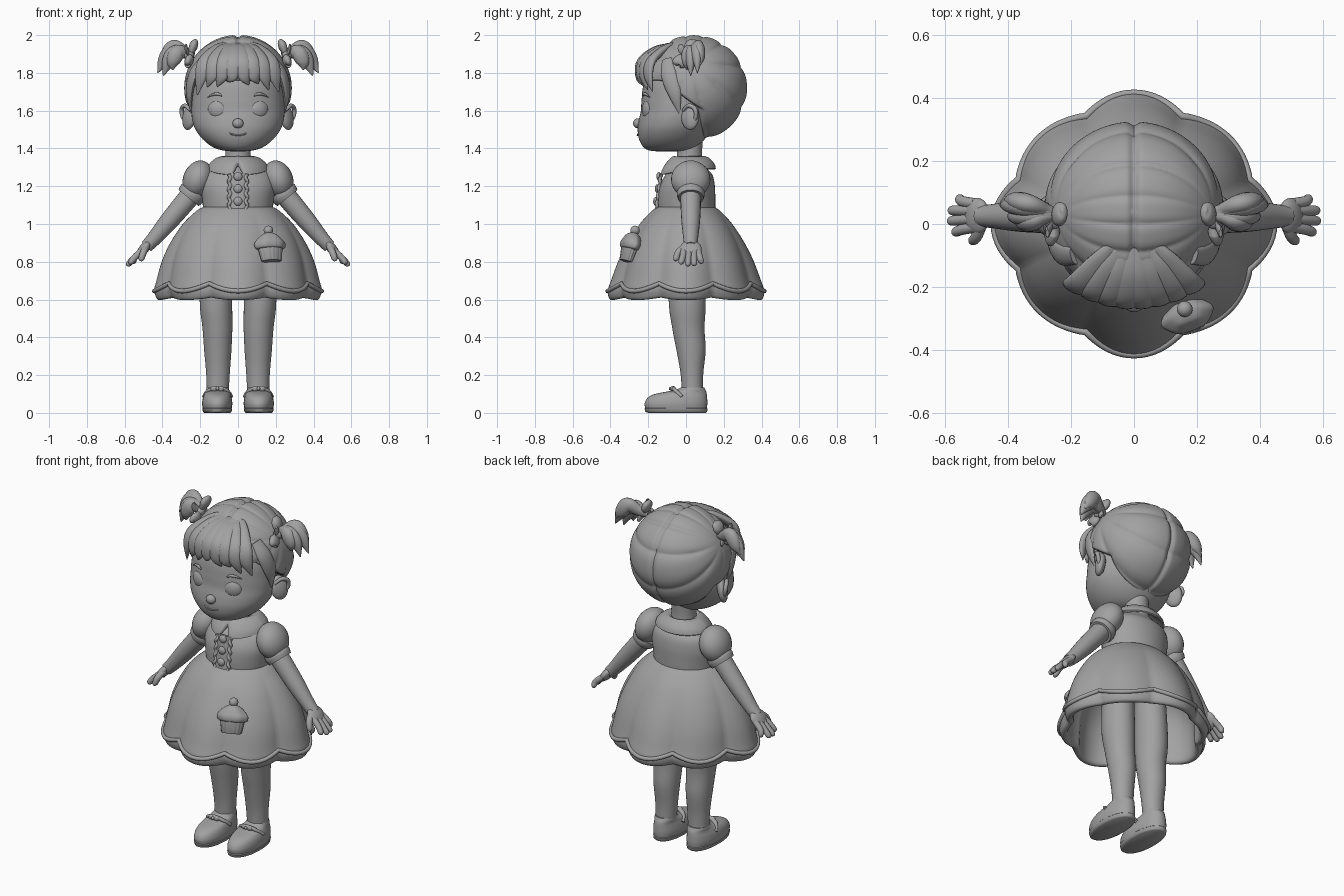
import bpy, bmesh
from math import sin, cos, pi, tau, sqrt, atan2, exp, radians
from mathutils import Vector, Matrix, Euler

cube = bpy.data.objects.get("Cube")
if cube:
    bpy.data.objects.remove(cube)

clay = bpy.data.materials.new("grey clay")
clay.use_nodes = True
GREY = (0.36, 0.36, 0.36, 1)
clay.diffuse_color = GREY
clay.node_tree.nodes["Principled BSDF"].inputs["Base Color"].default_value = GREY
parts = []


def finish(name, bm, mirror=False):
    bmesh.ops.recalc_face_normals(bm, faces=bm.faces)
    mesh = bpy.data.meshes.new(name)
    bm.to_mesh(mesh)
    bm.free()
    mesh.materials.append(clay)
    ob = bpy.data.objects.new(name, mesh)
    bpy.context.collection.objects.link(ob)
    if mirror:
        ob.modifiers.new("Mirror", "MIRROR").use_mirror_merge = False
    parts.append(ob)


def loft(name, rings, mirror=False, closed=False, matrix=Matrix()):
    """Skin a list of closed rings."""
    bm = bmesh.new()
    rows = [[bm.verts.new(matrix @ Vector(p)) for p in r] for r in rings]
    n = len(rows[0])
    for a, b in zip(rows, rows[1:] + (rows[:1] if closed else [])):
        for i in range(n):
            j = (i + 1) % n
            bm.faces.new((a[i], a[j], b[j], b[i]))
    if not closed:
        bm.faces.new(rows[0])
        bm.faces.new(rows[-1])
    finish(name, bm, mirror)


def spline(pts, k=5):
    """Catmull-Rom interpolation of tuples of any length."""
    out = []
    for i in range(len(pts) - 1):
        p = [pts[max(0, min(len(pts) - 1, i + d))] for d in (-1, 0, 1, 2)]
        for s in range(k):
            t = s / k
            out.append(tuple(b + t / 2 * (c - a + t * (2 * a - 5 * b + 4 * c - d + t * (3 * (b - c) + d - a)))
                             for a, b, c, d in zip(*p)))
    return out + [tuple(pts[-1])]


def oval(z, rx, front, back, cx=0, n=40, power=1.0):
    mid, ry = (front + back) / 2, (back - front) / 2
    ring = []
    for i in range(n):
        c, s = cos(tau * i / n), sin(tau * i / n)
        ring.append((cx + rx * abs(c) ** power * (1 if c > 0 else -1),
                     mid + ry * abs(s) ** power * (1 if s > 0 else -1), z))
    return ring


def stack(name, profile, mirror=False, k=5, **kw):
    """Horizontal ovals: (z, half width, front y, back y[, centre x])."""
    loft(name, [oval(*p, **kw) for p in spline(profile, k)], mirror)


def tube(name, pts, mirror=False, up=(0, 1, 0), flat=1.0, k=6, closed=False, n=14):
    """Round or flattened tube through (x, y, z, radius); flat squashes it along up."""
    path = spline(pts, k) if k > 1 else pts
    rings, m = [], len(path)
    for i, p in enumerate(path):
        a, b = (path[i - 1], path[(i + 1) % m]) if closed else (path[max(i - 1, 0)], path[min(i + 1, m - 1)])
        along = (Vector(b[:3]) - Vector(a[:3])).normalized()
        side = along.cross(Vector(up)).normalized()
        top = side.cross(along)
        rings.append([Vector(p[:3]) + p[3] * (side * cos(tau * j / n) + top * sin(tau * j / n) * flat)
                      for j in range(n)])
    loft(name, rings, mirror, closed)


def ball(name, loc, scale, rot=(0, 0, 0), mirror=False, parent=Matrix()):
    bm = bmesh.new()
    m = parent @ Matrix.LocRotScale(Vector(loc), Euler(rot), Vector(scale))
    bmesh.ops.create_uvsphere(bm, u_segments=28, v_segments=18, radius=1, matrix=m)
    finish(name, bm, mirror)


# Legs and shoes
stack("legs", [(.06, .056, -.02, .09, .108), (.2, .062, -.028, .091, .106), (.33, .072, -.05, .104, .107),
               (.45, .079, -.073, .098, .109), (.6, .086, -.092, .104, .117), (.9, .08, -.09, .09, .112)], True)
stack("shoe_soles", [(0, .068, -.2, .104, .11), (.006, .076, -.215, .112, .11),
                     (.022, .079, -.22, .114, .11), (.026, .075, -.214, .11, .11)], True, k=1, power=.92)
stack("shoe_uppers", [(.02, .076, -.214, .11, .11), (.05, .08, -.219, .113, .11), (.08, .076, -.203, .112, .11),
                      (.1, .069, -.165, .11, .109), (.113, .063, -.1, .107, .108), (.123, .06, -.05, .102, .108),
                      (.135, .057, -.027, .096, .108)], True, power=.94)
tube("shoe_straps", [(.038, -.02, .085, .013), (.06, -.055, .117, .013), (.108, -.068, .132, .013),
                     (.156, -.055, .117, .013), (.178, -.02, .085, .013)], True, up=(0, .4, 1), flat=.8)
for x in (.092, .126):
    ball("shoe_bow_loops", (x, -.072, .128), (.019, .012, .015), mirror=True)
ball("shoe_bow_knots", (.109, -.082, .128), (.009, .009, .009), mirror=True)


# Scalloped bell skirt, hollow below
def skirt_point(angle, radius, z):
    lobe = abs(cos(4 * angle))
    low = max(0, min(1, (1.08 - z) / .46))
    r = radius * (1 - .082 * low ** .6 * (1 - lobe) - .06 * low * sin(2 * angle) ** 2)
    hem = .014 * (1 - lobe) * max(0, 1 - abs(z - .6) / .15)
    return r * cos(angle) * (1.22 - .16 * low), r * sin(angle), z + hem


SIDES = 128
skirt = spline([(.15, 1.09), (.18, 1.07), (.245, 1.0), (.31, .9), (.36, .8), (.397, .7), (.413, .655), (.412, .62),
                (.397, .598), (.372, .608), (.36, .68), (.335, .8), (.285, .9), (.2, .99)], 4)
loft("skirt", [[skirt_point(tau * i / SIDES, r, z) for i in range(SIDES)] for r, z in skirt])
piping = []
for i in range(SIDES):
    a = tau * i / SIDES
    x, y, z = skirt_point(a, .415, .645)
    piping.append((x, y, z + .03 * (1 - abs(cos(4 * a))), .012))
tube("hem_piping", piping, up=(0, 0, 1), k=1, closed=True, n=8)

# Bodice, neck and collar
stack("bodice", [(1.06, .182, -.15, .155), (1.13, .19, -.152, .155), (1.2, .197, -.142, .153),
                 (1.26, .182, -.108, .14), (1.3, .135, -.068, .105), (1.335, .065, -.04, .08)])
stack("neck", [(1.3, .075, -.055, .092), (1.37, .067, -.047, .085), (1.46, .068, -.05, .09)])
collar = []
for i in range(128):
    a = tau * i / 128
    gap = (a - 1.5 * pi) / .13
    width = 1 - .45 * exp(-gap * gap)
    front = max(0, -sin(a))
    section = []
    for t, lift in ((0, 0), (.2, .014), (.5, .02), (.8, .018), (.95, .012), (1, 0), (.92, -.012), (.5, -.015)):
        w = t * width
        section.append(((.068 + .094 * w) * cos(a), .02 + (.068 + (.07 + .022 * front) * w) * sin(a),
                        1.35 - (.055 + .035 * front) * w ** 1.5 + lift))
    collar.append(section)
loft("collar", collar, closed=True)


# Button placket with ruffled edges
def chest_y(z):
    return -.156 + .13 * (z - 1.08)


tube("placket", [(0, chest_y(z), z, .04) for z in (1.075, 1.14, 1.21, 1.27)], up=(0, 1, 0), flat=.2)
ruffle = [1.075 + .005 * i for i in range(39)]
tube("placket_ruffles", [(.045 + .005 * sin(z * 150), chest_y(z) - .001 + .003 * cos(z * 150), z, .009)
                         for z in ruffle], True, k=2, n=8)
for z in (1.12, 1.187, 1.252):
    ball("button", (0, chest_y(z) - .01, z), (.023, .013, .023))

# Puffed sleeves, arms and hands
ball("puff_sleeves", (.213, .025, 1.236), (.078, .104, .103), (0, -.35, 0), True)
tube("sleeve_cuffs", [(.231, .025, 1.178, .07), (.246, .025, 1.158, .074), (.262, .025, 1.138, .068)], True, n=28)
tube("arms", [(.22, .025, 1.19, .055), (.29, .025, 1.105, .054), (.37, .025, 1.01, .049),
              (.445, .025, .922, .039), (.485, .025, .88, .034)], True, n=20)
ball("palms", (.498, .025, .868), (.026, .058, .055), (0, 2.47, 0), True)
for y, tip_y, x, z in ((-.01, -.025, .575, .788), (.016, .01, .588, .778),
                       (.042, .043, .586, .78), (.064, .08, .562, .792)):
    tube("fingers", [(.505, y, .86, .018), (.545, (y + tip_y) / 2, .825, .017),
                     (x - .008, tip_y, z + .01, .015), (x, tip_y, z, .005)], True)
tube("thumbs", [(.485, -.005, .88, .018), (.5, -.04, .85, .018), (.512, -.053, .815, .015),
                (.515, -.054, .803, .005)], True)

# Head and face
stack("head", [(1.385, .04, -.16, -.04), (1.391, .088, -.2, .02), (1.41, .138, -.228, .06), (1.45, .188, -.249, .1),
               (1.5, .225, -.256, .13), (1.55, .242, -.25, .15), (1.6, .246, -.239, .16), (1.66, .244, -.235, .17),
               (1.75, .235, -.222, .18), (1.85, .19, -.17, .16), (1.92, .1, -.1, .1)], n=64, power=.97)
ball("eyes", (.107, -.194, 1.605), (.055, .037, .055), (0, 0, .35), True)
tube("eyebrows", [(x, -.038 - .203 * sqrt(1 - (x / .246) ** 2), z, r) for x, z, r in
                  ((.085, 1.678, .003), (.105, 1.688, .008), (.13, 1.686, .007), (.16, 1.672, .002))], True, n=8)
ball("nose", (0, -.256, 1.533), (.029, .024, .026))
tube("mouth", [(x, -.077 - .18 * sqrt(1 - (x / .21) ** 2), 1.47 + 5 * x * x, .004)
               for x in (-.045, -.023, 0, .023, .045)], n=8)
ball("ears", (.257, .022, 1.567), (.028, .052, .07), (.15, -.15, -.55), True)
tube("ear_rims", [(.252, -.015, 1.6, .008), (.278, .012, 1.626, .011), (.296, .045, 1.612, .012),
                  (.294, .052, 1.57, .011), (.264, .025, 1.515, .009)], True, up=(1, -.5, 0))

# Hair cap: grooved bands that gather at the two pigtails
centre, size = Vector((0, .04, 1.72)), Vector((.285, .285, .281))
hair = []
for i in range(1, 120):
    lat, ring = -pi / 2 + pi * i / 120, []
    for j in range(180):
        a = tau * j / 180
        d = Vector((cos(lat) * cos(a), cos(lat) * sin(a), sin(lat)))
        p = centre + d * size
        edge = .05 - .28 * max(0, (p.z - 1.6) / .2) - max(0, min(1, (p.z - 1.76) / .03))
        t = max(0, min(1, (p.y - edge) / .05))
        dy, dz = p.y - .03, p.z - 1.86
        band = (1 - abs(sin(5 * atan2(dz, dy) + .5))) ** 2 * min(1, (dy * dy + dz * dz) / .03)
        parting = exp(-(p.x / .014) ** 2)
        shrink = 1 - .04 * band - .045 * parting - .2 * (1 - t * t * (3 - 2 * t))
        ring.append(centre + d * size * shrink)
    hair.append(ring)
loft("hair_cap", hair)

# Fringe and side locks, swept out from the parting
for i in range(8):
    x = (i - 3.5) * .053
    y = -.25 + 1.5 * x * x
    z = 1.738 + .016 * (i % 2) - 1.6 * x * x
    sway = -.03 if x < 0 else .03
    tube("fringe_lock", [(.25 * x, -.06, 1.945, .03), (.55 * x, -.16 + 1.2 * x * x, 1.922, .042),
                         (.9 * x, y + .012, 1.86, .047), (x + sway * .3, y, 1.785, .037),
                         (x + sway, y + .012 + 2 * x * sway, z, .003)], up=(x * 2.4, -1, .3), flat=.5)
tube("side_locks", [(.19, -.1, 1.87, .03), (.238, -.09, 1.79, .044), (.257, -.06, 1.69, .036),
                    (.247, -.035, 1.585, .003)], True, up=(1, -.3, 0), flat=.45)

# Pigtails and bows
for y, mx, mz, x, z in ((.06, .39, 1.9, .425, 1.8), (.025, .37, 1.885, .395, 1.785),
                        (.075, .38, 1.915, .41, 1.84), (.005, .345, 1.885, .345, 1.815)):
    tube("pigtail_locks", [(.235, .028, 1.89, .018), (.285, .022 + y * .3, 1.908, .032),
                           ((.34 + mx) / 2 - .02, y * .8 + .005, mz + .018, .042), (mx, y, mz - .03, .034),
                           (x, y, z, .003)], True, up=(0, 1, 0), flat=.75)
ball("bow_knots", (.258, .01, 1.89), (.026, .028, .026), mirror=True)
for y, z, x in ((.045, 1.978, .228), (-.052, 1.84, .266)):
    tube("bow_loops", [(.254, .012, 1.89, .012), ((.25 + x) / 2, (y + .012) / 2, (z + 1.89) / 2, .038),
                       (x, y * .9, z - .014 if y > 0 else z + .014, .03), (x, y, z, .006)],
         True, up=(1, 0, .2), flat=.6)
for y, z in ((-.03, 1.95), (.06, 1.85)):
    tube("bow_tails", [(.254, .012, 1.89, .01), (.272, y * .7, (z + 1.89) / 2, .02), (.275, y, z, .012)],
         True, up=(1, 0, 0), flat=.45)

# Cupcake pocket on the skirt
tilt = Matrix.LocRotScale(Vector((.17, -.295, .88)), Euler((-.3, 0, .35)), None)


def pleated(z, rx, ry, depth, count):
    return [(rx * (1 + depth * cos(count * a)) * cos(a), ry * (1 + depth * cos(count * a)) * sin(a), z)
            for a in (tau * i / 96 for i in range(96))]


loft("cupcake_cup", [pleated(z, rx, ry, .025, 16) for z, rx, ry in
                     ((-.08, .052, .03), (-.074, .056, .034), (0, .069, .042))], matrix=tilt)
loft("cupcake_icing", [pleated(*p, .025, 6) for p in spline(
    [(-.016, .062, .036), (-.008, .08, .047), (.014, .085, .051), (.036, .072, .045), (.06, .047, .035),
     (.078, .015, .012)])], matrix=tilt)
ball("cupcake_cherry", (0, 0, .09), (.025, .025, .025), parent=tilt)

bpy.ops.object.select_all(action="DESELECT")
for ob in parts:
    ob.select_set(True)
bpy.context.view_layer.objects.active = parts[0]
bpy.ops.object.shade_smooth_by_angle(angle=radians(50))
